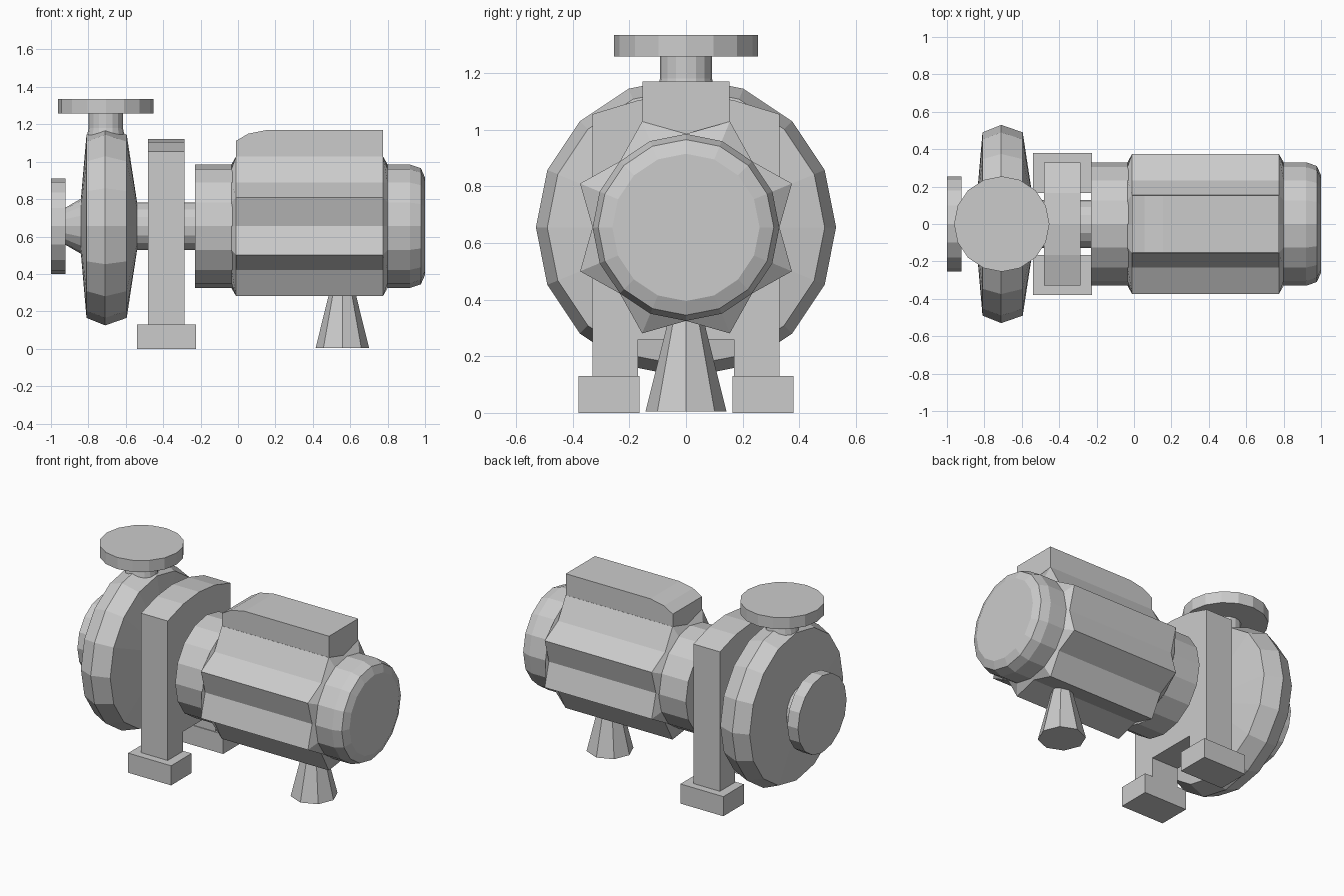
import bpy, bmesh, math

if "Cube" in bpy.data.objects:
    bpy.data.objects.remove(bpy.data.objects["Cube"])

AXIS_Z = 0.655
N = 16


def make(name, bm):
    bmesh.ops.recalc_face_normals(bm, faces=bm.faces)
    me = bpy.data.meshes.new(name)
    bm.to_mesh(me)
    bm.free()
    ob = bpy.data.objects.new(name, me)
    bpy.context.collection.objects.link(ob)
    return ob


def loft(name, stations, place, n=N):
    """Capped rings; each station is (position, radius at even points, radius at odd points)."""
    bm = bmesh.new()
    rings = []
    for t, even, odd in stations:
        ring = []
        for i in range(n):
            a = 2 * math.pi * i / n
            r = odd if i % 2 else even
            ring.append(bm.verts.new(place(t, r * math.cos(a), r * math.sin(a))))
        rings.append(ring)
    for lo, hi in zip(rings, rings[1:]):
        for i in range(n):
            j = (i + 1) % n
            bm.faces.new((lo[i], lo[j], hi[j], hi[i]))
    bm.faces.new(rings[0])
    bm.faces.new(rings[-1])
    return make(name, bm)


def turned_x(name, profile):
    return loft(name, [(x, r, r) for x, r in profile],
                lambda t, u, v: (t, u, AXIS_Z + v))


def turned_z(name, profile, cx, n=N):
    return loft(name, [(z, r, r) for z, r in profile],
                lambda t, u, v: (cx + u, v, t), n)


def extrude(name, outline, place, a, b):
    bm = bmesh.new()
    f = bm.faces.new([bm.verts.new(place(a, u, v)) for u, v in outline])
    new = bmesh.ops.extrude_face_region(bm, geom=[f])["geom"]
    shift = [q - p for p, q in zip(place(a, 0, 0), place(b, 0, 0))]
    bmesh.ops.translate(bm, vec=shift,
                        verts=[g for g in new if isinstance(g, bmesh.types.BMVert)])
    return make(name, bm)


# Pump casing, suction inlet and shaft housing
turned_x("volute_casing", [(-0.84, 0.145), (-0.81, 0.49), (-0.71, 0.53),
                           (-0.595, 0.49), (-0.54, 0.13)])
turned_x("inlet_neck", [(-0.93, 0.095), (-0.835, 0.15)])
turned_x("inlet_flange", [(-1.0, 0.255), (-0.922, 0.255)])
turned_x("shaft_housing", [(-0.55, 0.128), (-0.22, 0.128)])

# Discharge outlet
turned_z("outlet_neck", [(1.10, 0.1), (1.14, 0.1), (1.18, 0.092), (1.265, 0.092)], -0.707)
turned_z("outlet_flange", [(1.258, 0.255), (1.335, 0.255)], -0.707)

# Arched bracket with an opening between its legs
half = [(0.17, 0.26), (0.17, 0.12), (0.33, 0.12), (0.33, 1.055), (0.165, 1.105)]
outline = half + [(0, 1.122)] + [(-y, z) for y, z in reversed(half)]
extrude("support_bracket", outline, lambda t, u, v: (t, u, v), -0.48, -0.285)

# Bracket feet
for side, label in ((1, "back"), (-1, "front")):
    extrude("bracket_foot_" + label,
            [(side * 0.165, 0), (side * 0.38, 0), (side * 0.38, 0.13), (side * 0.165, 0.13)],
            lambda t, u, v: (t, u, v), -0.54, -0.225)

# Motor: round drive end, ridged body, rounded rear cover
turned_x("motor_drive_end", [(-0.23, 0.33), (-0.03, 0.33)])
loft("motor_body",
     [(-0.035, 0.33, 0.33), (-0.01, 0.33, 0.405), (0.775, 0.33, 0.405), (0.8, 0.33, 0.33)],
     lambda t, u, v: (t, u, AXIS_Z + v))
turned_x("motor_rear_cover", [(0.8, 0.33), (0.92, 0.33), (0.978, 0.31), (1.0, 0.26)])

# Terminal box on top of the motor
extrude("terminal_box",
        [(-0.01, 0.95), (0.775, 0.95), (0.775, 1.17), (0.155, 1.17), (0.055, 1.15), (-0.01, 1.112)],
        lambda t, u, v: (u, t, v), -0.153, 0.153)

# Tapered motor foot
turned_z("motor_foot", [(0.005, 0.143), (0.35, 0.057)], 0.558, 8)
